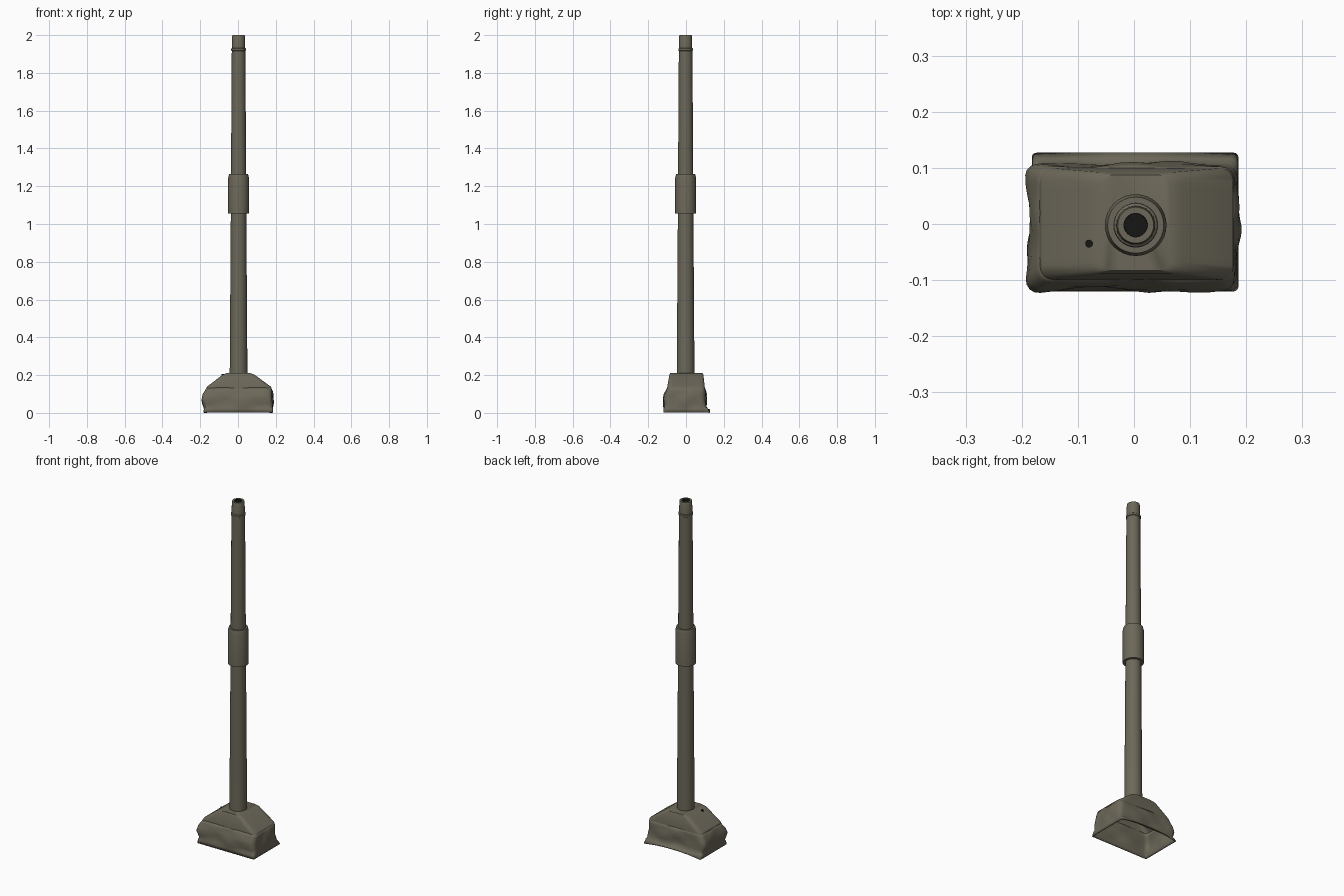
import bpy, bmesh, math

cube = bpy.data.objects.get("Cube")
if cube:
    bpy.data.objects.remove(cube, do_unlink=True)


def material(name, rgb):
    m = bpy.data.materials.new(name)
    m.use_nodes = True
    m.diffuse_color = (*rgb, 1)
    bsdf = next(n for n in m.node_tree.nodes if n.type == 'BSDF_PRINCIPLED')
    bsdf.inputs["Base Color"].default_value = (*rgb, 1)
    return m


OLIVE = material("olive grey", (0.15, 0.137, 0.10))
BLACK = material("bore black", (0.008, 0.008, 0.007))
CX, CY = 0.003, -0.002  # barrel axis


def loft(name, rings, mat, cap_start=False, cap_end=False, angle=35):
    """Skin a list of equal-length closed rings."""
    bm = bmesh.new()
    rows = [[bm.verts.new(p) for p in ring] for ring in rings]
    n = len(rows[0])
    for a, b in zip(rows, rows[1:]):
        for i in range(n):
            j = (i + 1) % n
            bm.faces.new((a[i], a[j], b[j], b[i]))
    if cap_start:
        bm.faces.new(rows[0][::-1])
    if cap_end:
        bm.faces.new(rows[-1])
    mesh = bpy.data.meshes.new(name)
    bm.to_mesh(mesh)
    bm.free()
    mesh.materials.append(mat)
    ob = bpy.data.objects.new(name, mesh)
    bpy.context.collection.objects.link(ob)
    bpy.ops.object.select_all(action='DESELECT')
    ob.select_set(True)
    bpy.context.view_layer.objects.active = ob
    bpy.ops.object.shade_smooth_by_angle(angle=math.radians(angle))
    return ob


def circle(r, z, x=CX, y=CY, n=32):
    return [(x + r * math.cos(math.tau * i / n), y + r * math.sin(math.tau * i / n), z)
            for i in range(n)]


def turned(name, profile, mat=OLIVE, **caps):
    return loft(name, [circle(r, z) for r, z in profile], mat, **caps)


def rounded_rect(x0, x1, y0, y1, r, z, arc=4, side=12):
    """Counter-clockwise rounded rectangle with subdivided sides."""
    corners = [(x1 - r, y1 - r), (x0 + r, y1 - r), (x0 + r, y0 + r), (x1 - r, y0 + r)]
    arcs = []
    for k, (cx, cy) in enumerate(corners):
        arcs.append([(cx + r * math.cos(a), cy + r * math.sin(a), z)
                     for a in (math.pi / 2 * (k + s / arc) for s in range(arc + 1))])
    pts = []
    for k in range(4):
        pts += arcs[k]
        p, q = arcs[k][-1], arcs[(k + 1) % 4][0]
        for s in range(1, side):
            t = s / side
            pts.append((p[0] + (q[0] - p[0]) * t, p[1] + (q[1] - p[1]) * t, z))
    return pts


# Barrel, sleeve and muzzle
turned("lower_barrel", [(0.047, 0.19), (0.041, 1.07)])
turned("barrel_sleeve", [(0.040, 1.055), (0.055, 1.055), (0.055, 1.245),
                         (0.050, 1.265), (0.038, 1.265)])
turned("upper_barrel", [(0.040, 1.25), (0.040, 1.28), (0.036, 1.92)])
turned("muzzle_ring", [(0.034, 1.915), (0.039, 1.918), (0.039, 1.928), (0.034, 1.932)])
turned("muzzle", [(0.035, 1.92), (0.034, 1.995), (0.032, 2.0), (0.021, 2.0)])
turned("bore", [(0.021, 2.0), (0.020, 1.88)], BLACK, cap_end=True)

# Sloped armour housing at the foot of the barrel
loft("mantlet", [
    rounded_rect(-0.168, 0.178, -0.100, 0.100, 0.025, 0.130),
    rounded_rect(-0.165, 0.175, -0.099, 0.099, 0.025, 0.138),
    rounded_rect(-0.080, 0.086, -0.088, 0.092, 0.020, 0.203),
    rounded_rect(-0.058, 0.064, -0.083, 0.087, 0.018, 0.211),
], OLIVE, cap_end=True, angle=30)

# Small sight hole on the sloped side
hole = loft("sight_hole", [circle(0.007, 0.15, -0.08, -0.035, 16),
                           circle(0.007, 0.206, -0.08, -0.035, 16)],
            BLACK, cap_start=True, cap_end=True)


# Creased fabric skirt: bulging rings, rippled most at mid height
def crease(ring, amount, phase):
    out = []
    for x, y, z in ring:
        a = math.atan2(y * 1.6, x)
        w = math.sin(5 * a + phase) + 0.6 * math.sin(9 * a - 2 * phase)
        out.append((x * (1 + amount * w * 0.5), y * (1 + amount * w),
                    z + amount * 0.12 * math.sin(4 * a + phase)))
    return out


skirt_rings = [
    (-0.165, 0.175, -0.099, 0.099, 0.025, 0.135, 0.0, 0),
    (-0.174, 0.180, -0.104, 0.103, 0.025, 0.118, 0.02, 0),
    (-0.184, 0.183, -0.112, 0.106, 0.025, 0.098, 0.035, 0.5),
    (-0.188, 0.185, -0.117, 0.107, 0.025, 0.075, 0.04, 1.2),
    (-0.187, 0.186, -0.116, 0.106, 0.025, 0.052, 0.04, 2.0),
    (-0.180, 0.184, -0.117, 0.107, 0.022, 0.032, 0.02, 2.4),
    (-0.181, 0.185, -0.119, 0.116, 0.015, 0.022, 0.0, 0),
    (-0.182, 0.186, -0.120, 0.127, 0.008, 0.002, 0.0, 0),
]
rings = [crease(rounded_rect(*v[:6]), v[6], v[7]) for v in skirt_rings]
# the rear hem arches up between its two corners
rings[-1] = [(x, y, 0.002 + 0.016 * max(0, 1 - (x / 0.17) ** 2) if y > 0.11 else z)
             for x, y, z in rings[-1]]
skirt = loft("fabric_skirt", rings[::-1], OLIVE, angle=50)
thick = skirt.modifiers.new("thickness", 'SOLIDIFY')
thick.thickness = 0.005
thick.offset = -1
